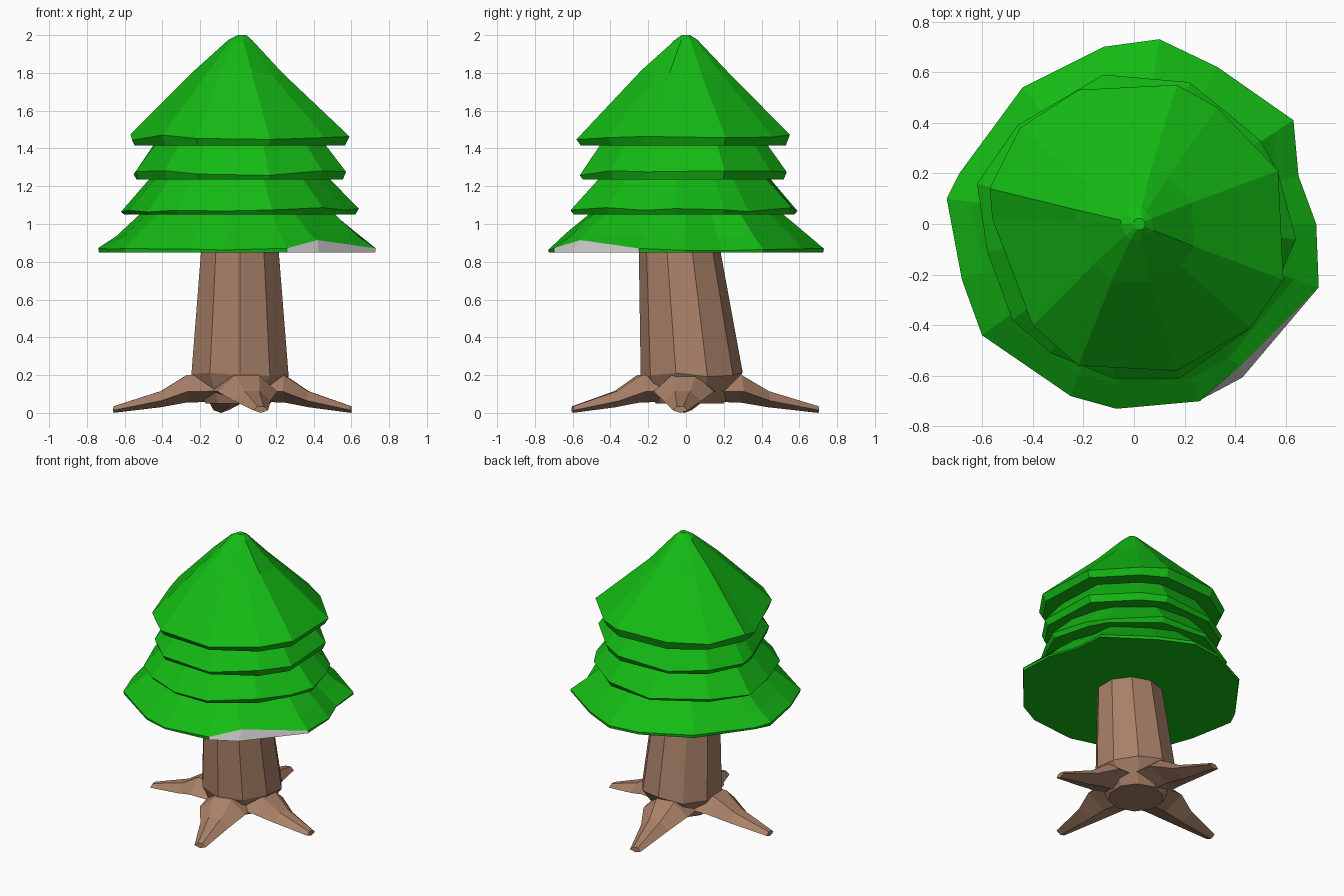
import bpy, bmesh, math, random
from mathutils import Vector

if "Cube" in bpy.data.objects:
    bpy.data.objects.remove(bpy.data.objects["Cube"])

random.seed(4)


def material(name, rgb):
    m = bpy.data.materials.new(name)
    m.diffuse_color = (*rgb, 1)
    m.use_nodes = True
    m.node_tree.nodes["Principled BSDF"].inputs["Base Color"].default_value = m.diffuse_color
    return m


green = material("needles", (0.007, 0.5, 0.007))
brown = material("bark", (0.40, 0.22, 0.14))


def loft(name, rings, mats, bare=()):
    """Skin equal-sized rings of points; cap both ends. 'bare' = side faces using slot 1."""
    bm = bmesh.new()
    vs = [[bm.verts.new(p) for p in r] for r in rings]
    n = len(rings[0])
    for j in range(len(vs) - 1):
        for i in range(n):
            k = (i + 1) % n
            f = bm.faces.new((vs[j][i], vs[j][k], vs[j + 1][k], vs[j + 1][i]))
            f.material_index = 1 if (j, i) in bare else 0
    bm.faces.new(vs[0])
    bm.faces.new(vs[-1])
    bmesh.ops.recalc_face_normals(bm, faces=bm.faces)
    me = bpy.data.meshes.new(name)
    bm.to_mesh(me)
    bm.free()
    for m in mats:
        me.materials.append(m)
    ob = bpy.data.objects.new(name, me)
    bpy.context.collection.objects.link(ob)
    return ob


def ring(outline, scale, z, jitter=0.0, shift=(0, 0)):
    return [Vector((x * scale + shift[0], y * scale + shift[1],
                    z + random.uniform(-jitter, jitter))) for x, y in outline]


# Irregular rim outlines of the foliage, seen from above
top_rim = [(-0.57, 0.14), (-0.45, 0.38), (-0.22, 0.53), (0.17, 0.55), (0.33, 0.46),
           (0.57, 0.21), (0.59, -0.22), (0.46, -0.41), (0.17, -0.58), (-0.22, -0.56),
           (-0.40, -0.40), (-0.56, 0.02)]
mid_rim = [(-0.62, 0.16), (-0.46, 0.39), (-0.12, 0.59), (0.22, 0.56), (0.50, 0.33),
           (0.57, 0.20), (0.64, -0.06), (0.57, -0.22), (0.45, -0.42), (0.18, -0.61),
           (-0.08, -0.61), (-0.33, -0.51), (-0.48, -0.38), (-0.58, -0.11)]
low_rim = [(-0.74, 0.10), (-0.69, 0.20), (-0.44, 0.54), (-0.12, 0.70), (0.10, 0.73),
           (0.33, 0.62), (0.63, 0.41), (0.65, 0.19), (0.72, 0.0), (0.73, -0.25),
           (0.43, -0.61), (0.26, -0.70), (-0.07, -0.73), (-0.25, -0.68),
           (-0.60, -0.44), (-0.68, -0.22)]

# Pointed crown
loft("foliage_top", [
    ring(top_rim, 0.04, 2.0, 0, (0.02, 0)),
    ring(top_rim, 0.11, 1.97, 0.006, (0.01, 0)),
    ring(top_rim, 0.40, 1.80, 0.02),
    ring(top_rim, 1.0, 1.46, 0.018),
    ring(top_rim, 0.96, 1.415)], [green])

# Two skirts under the crown
loft("foliage_upper_middle", [
    ring(top_rim, 0.77, 1.43),
    ring(top_rim, 0.97, 1.27, 0.013),
    ring(top_rim, 0.94, 1.235)], [green])
loft("foliage_lower_middle", [
    ring(mid_rim, 0.74, 1.25),
    ring(mid_rim, 1.0, 1.075, 0.012),
    ring(mid_rim, 0.97, 1.05)], [green])

# Widest skirt, with a notch in the rim that shows a bare grey patch
rim = ring(low_rim, 1.0, 0.865, 0.008)
rim[10] = Vector((0.42, -0.56, 0.915))
loft("foliage_bottom", [
    ring(low_rim, 0.69, 1.06),
    ring(low_rim, 0.87, 0.945, 0.01),
    rim,
    ring(low_rim, 0.995, 0.85)], [green, None], {(2, 9), (2, 10)})

# Leaning trunk
circle = [(math.cos(math.tau * (i + 0.5) / 10), math.sin(math.tau * (i + 0.5) / 10))
          for i in range(10)]
loft("trunk", [
    ring(circle, 0.215, 0.87, 0, (0.01, -0.035)),
    ring(circle, 0.27, 0.20, 0.015, (0.01, 0.03)),
    ring(circle, 0.18, 0.05, 0, (0, 0.02))], [brown])


# Tapered roots: each section is (distance along root, half width, top z, bottom z)
def root(name, tip):
    tip = Vector((*tip, 0))
    side = Vector((-tip.y, tip.x, 0)).normalized()
    rings = []
    for t, w, top, bot in ((0.08, 0.17, 0.20, 0.06), (0.41, 0.16, 0.20, 0.055),
                           (0.62, 0.10, 0.115, 0.03), (1.0, 0.04, 0.035, 0.0)):
        mid = bot + (top - bot) * 0.4
        rings.append([tip * t + side * (w * s) + Vector((0, 0, z)) for s, z in
                      ((-1, mid), (-0.4, top), (0.4, top), (1, mid), (0, bot))])
    loft(name, rings, [brown])


root("root_front", (0.12, -0.60))
root("root_back", (-0.09, 0.70))
root("root_left", (-0.66, -0.01))
root("root_right", (0.60, -0.03))
